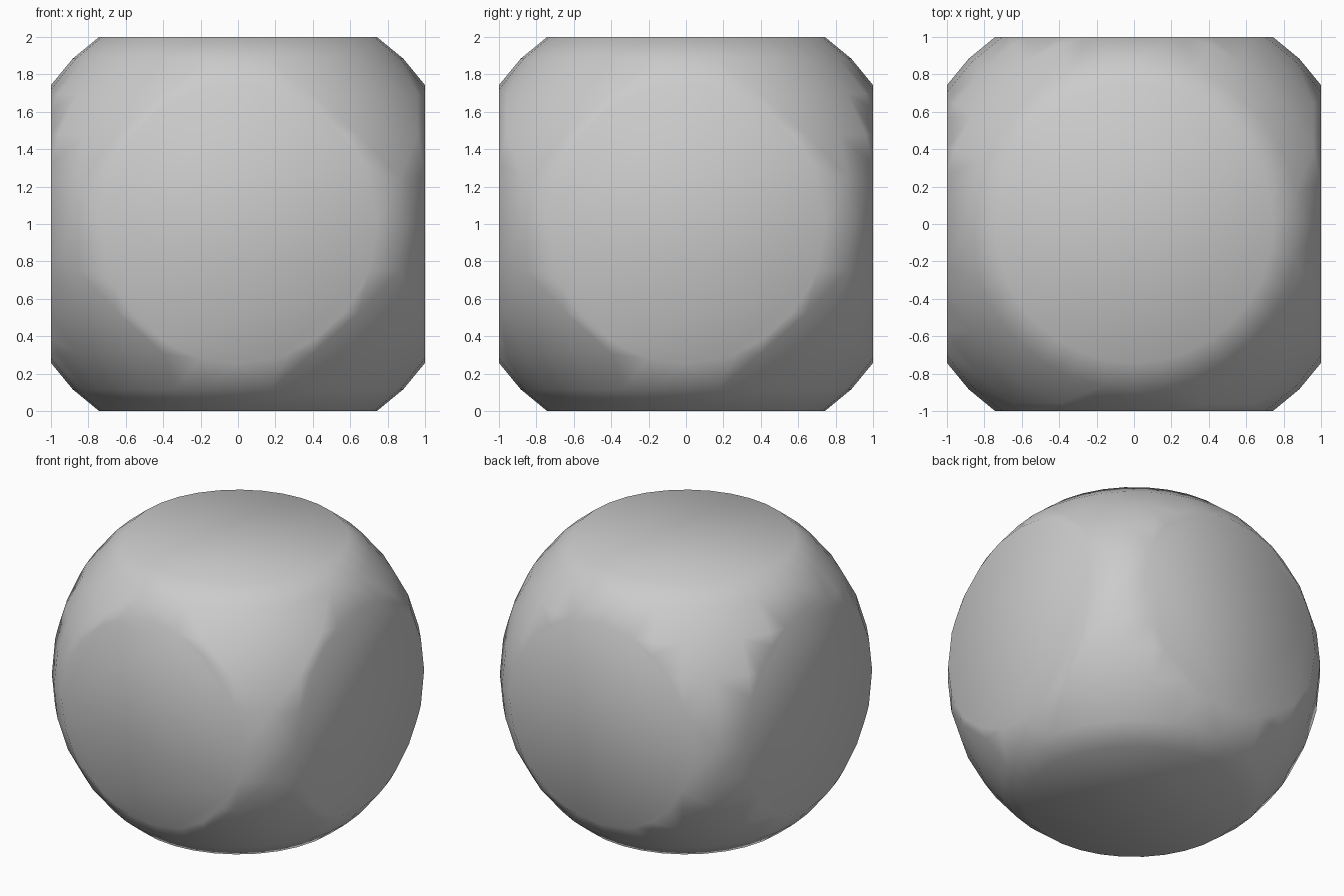
import bpy

if "Cube" in bpy.data.objects:
    bpy.data.objects.remove(bpy.data.objects["Cube"])

# Block: the cube that gives the six flat sides
bpy.ops.mesh.primitive_cube_add(size=2, location=(0, 0, 1))
block = bpy.context.object
block.name = "rounded_cube"

# Sphere: rounds off the edges and corners
bpy.ops.mesh.primitive_uv_sphere_add(segments=32, ring_count=16, radius=1.25, location=(0, 0, 1))
ball = bpy.context.object
ball.name = "rounding_sphere"

# Keep only the volume shared by both
mod = block.modifiers.new("round_corners", 'BOOLEAN')
mod.operation = 'INTERSECT'
mod.solver = 'EXACT'
mod.object = ball
bpy.ops.object.select_all(action='DESELECT')
block.select_set(True)
bpy.context.view_layer.objects.active = block
bpy.ops.object.modifier_apply(modifier=mod.name)
bpy.data.objects.remove(ball, do_unlink=True)

# Soft shading over the whole surface
bpy.ops.object.shade_smooth()
